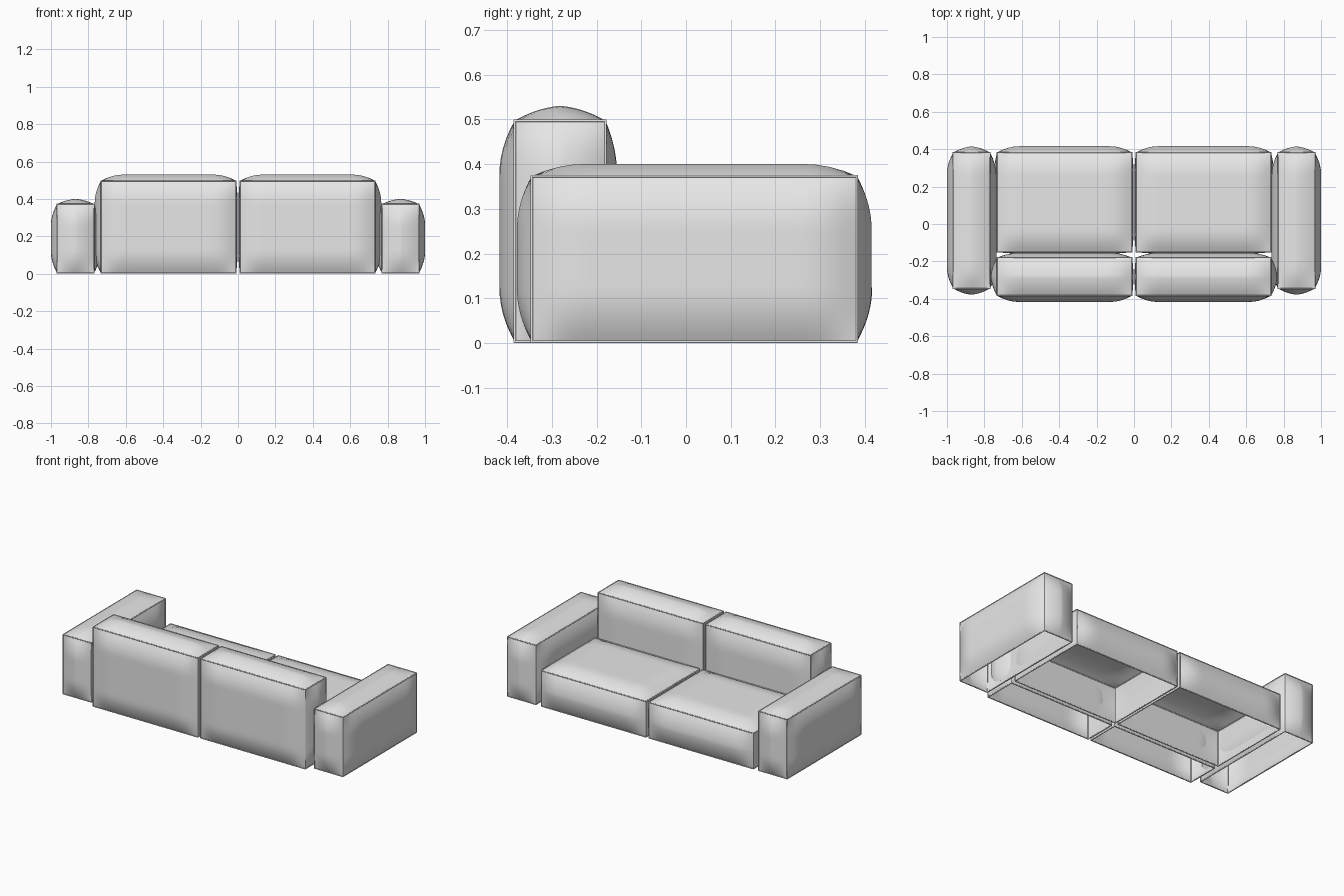
import bpy
import bmesh
from itertools import product
from mathutils import Vector

old = bpy.data.objects.get("Cube")
if old:
    bpy.data.objects.remove(old, do_unlink=True)

fabric = bpy.data.materials.new("light grey fabric")
fabric.use_nodes = True
fabric.diffuse_color = (0.8, 0.8, 0.8, 1)
fabric.node_tree.nodes["Principled BSDF"].inputs["Base Color"].default_value = (0.8, 0.8, 0.8, 1)

PUFF = 0.034     # how far padding swells past the seams
SOFT = 0.12      # distance from a seam at which padding is full
PIPE = 0.003     # seam radius


def fullness(d):
    return 1 - (1 - min(d / SOFT, 1)) ** 2


def cushion(name, lo, hi, puffs):
    """Padded cover, open underneath; puffs maps (axis, end) to swelling."""
    lo, hi = Vector(lo), Vector(hi)
    size = hi - lo
    bm = bmesh.new()
    bmesh.ops.create_cube(bm, size=1)
    for v in bm.verts:
        v.co = lo + Vector([(v.co[i] + 0.5) * size[i] for i in range(3)])
    bm.normal_update()
    bottom = [f for f in bm.faces if f.normal.z < -0.5]
    bmesh.ops.delete(bm, geom=bottom, context='FACES_ONLY')
    for e in bm.edges:
        e.smooth = False
    bmesh.ops.subdivide_edges(bm, edges=bm.edges[:], cuts=23, use_grid_fill=True)

    def sides(v):
        return [(i, end) for i, end in product(range(3), (0, 1))
                if abs(v.co[i] - (lo, hi)[end][i]) < 1e-5]

    # Seam edges stay sharp, every other edge is smooth
    for e in bm.edges:
        e.smooth = not all(len(sides(v)) > 1 for v in e.verts)
    # Swell each panel between its seams
    for v in bm.verts:
        on = sides(v)
        if len(on) == 1:
            axis, end = on[0]
            amount = puffs.get((axis, end), PUFF)
            for i in range(3):
                if i != axis:
                    amount *= fullness(min(v.co[i] - lo[i], hi[i] - v.co[i]))
            v.co[axis] += amount * (1 if end else -1)
    for f in bm.faces:
        f.smooth = True
    mesh = bpy.data.meshes.new(name)
    bm.to_mesh(mesh)
    bm.free()
    mesh.materials.append(fabric)
    bpy.context.collection.objects.link(bpy.data.objects.new(name, mesh))

    # Piping along every seam
    curve = bpy.data.curves.new(name + "_piping", 'CURVE')
    curve.dimensions = '3D'
    curve.bevel_depth = PIPE
    curve.bevel_resolution = 1
    curve.use_fill_caps = True
    for axis in range(3):
        a, b = [i for i in range(3) if i != axis]
        for ea, eb in product((lo, hi), repeat=2):
            start, stop = lo.copy(), hi.copy()
            for p in (start, stop):
                p[a], p[b] = ea[a], eb[b]
            line = curve.splines.new('POLY')
            line.points.add(1)
            line.points[0].co = (*start, 1)
            line.points[1].co = (*stop, 1)
    curve.materials.append(fabric)
    bpy.context.collection.objects.link(bpy.data.objects.new(name + "_piping", curve))


def pair(part, x, y, top, inner, outer, extra=None):
    """Left and right copies; x runs from the middle outward."""
    for side, label in ((1, "left"), (-1, "right")):
        xs = sorted((side * x[0], side * x[1]))
        out = 1 if side > 0 else 0
        puffs = {(0, out): outer, (0, 1 - out): inner, **(extra or {})}
        cushion(f"{label}_{part}", (xs[0], y[0], PIPE), (xs[1], y[1], top), puffs)


# Tall rear cushions, touching in the middle
pair("backrest", (0.01, 0.733), (-0.383, -0.18), 0.497, 0.008, PUFF, {(1, 1): 0.026})
# Seat blocks in front of them
pair("seat", (0.01, 0.733), (-0.15, 0.382), 0.225, 0.008, 0.015, {(1, 0): 0.008})
# Arm blocks at both ends
pair("armrest", (0.77, 0.967), (-0.345, 0.382), 0.373, PUFF, PUFF, {(2, 1): 0.028})
